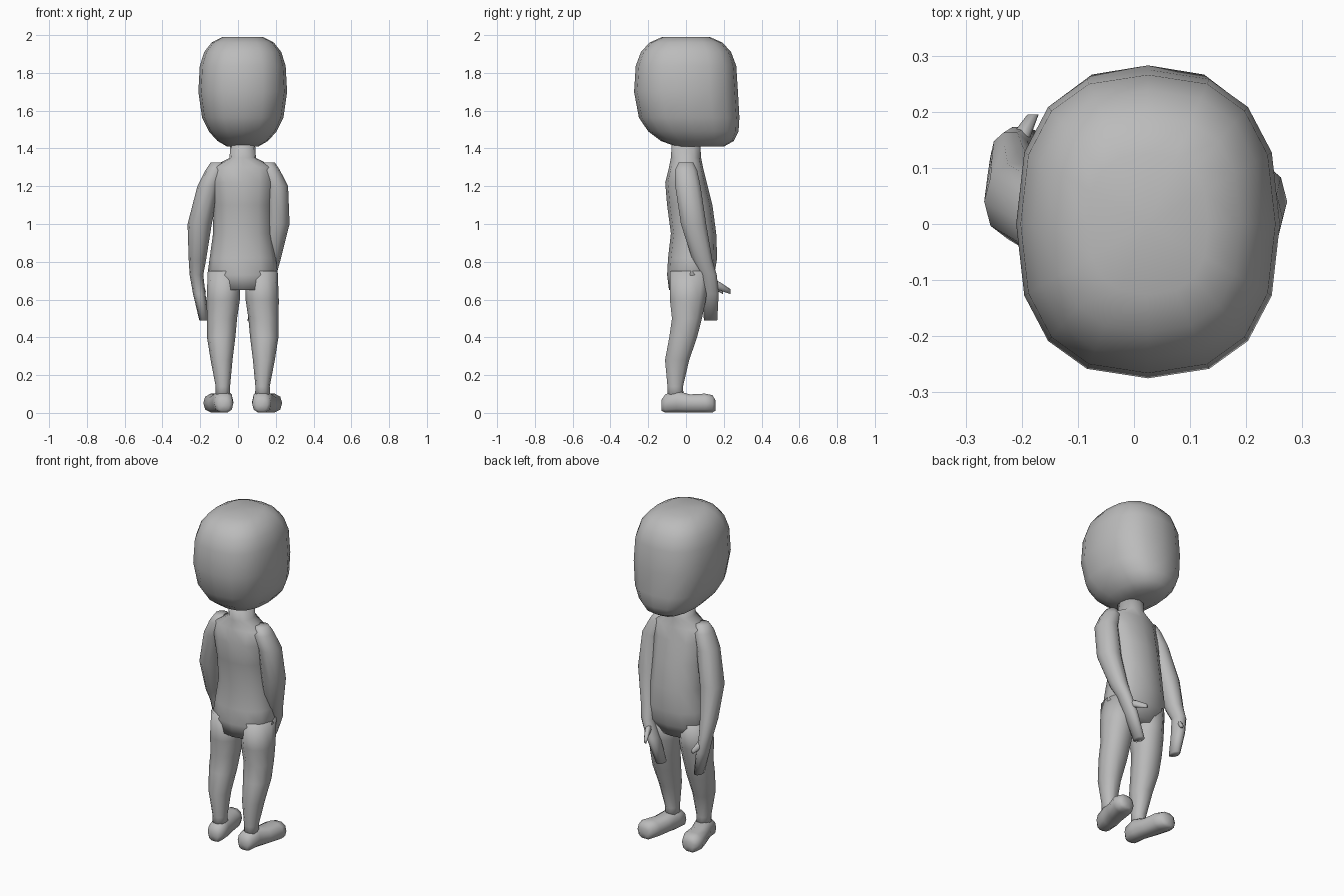
import bpy, bmesh
from math import cos, sin, pi, tau
from mathutils import Vector

cube = bpy.data.objects.get("Cube")
if cube:
    bpy.data.objects.remove(cube)

CENTRE = Vector((0.025, 0, 0))  # the body's centre line

grey = bpy.data.materials.new("plain_grey")
grey.use_nodes = True
grey.diffuse_color = (0.5, 0.5, 0.5, 1)
shader = grey.node_tree.nodes["Principled BSDF"]
shader.inputs["Base Color"].default_value = grey.diffuse_color


def power(value, exponent):
    """Signed power that turns a circle into a rounded square."""
    return (1 if value >= 0 else -1) * abs(value) ** (2 / exponent)


def section(sides, exponent):
    """Unit outline shared by every cross-section of a part."""
    angles = [tau * i / sides for i in range(sides)]
    return [(power(cos(a), exponent), power(sin(a), exponent)) for a in angles]


def skin(name, loops):
    """Bridge matching loops of points, close both ends and shade smooth."""
    bm = bmesh.new()
    rows = [[bm.verts.new(CENTRE + point) for point in loop] for loop in loops]
    for low, high in zip(rows, rows[1:]):
        for i in range(len(low)):
            bm.faces.new((low[i - 1], low[i], high[i], high[i - 1]))
    for row in (rows[0], rows[-1]):
        tip = bm.verts.new(sum((v.co for v in row), Vector()) / len(row))
        for i in range(len(row)):
            bm.faces.new((row[i - 1], row[i], tip))
    bmesh.ops.recalc_face_normals(bm, faces=bm.faces)
    mesh = bpy.data.meshes.new(name)
    bm.to_mesh(mesh)
    bm.free()
    mesh.materials.append(grey)
    mesh.shade_smooth()
    bpy.context.collection.objects.link(bpy.data.objects.new(name, mesh))


def loft(name, rings, across, side=1, sides=10, exponent=2.2):
    """Skin rings of (x, y, z, half width, half depth); side mirrors x."""
    outline = section(sides, exponent)
    loops = []
    for x, y, z, width, depth in rings:
        middle = Vector((side * x, y, z))
        loops.append([middle + Vector((side * width * u, 0, 0)) + across * depth * v
                      for u, v in outline])
    skin(name, loops)


DEPTH = Vector((0, 1, 0))   # sections lie flat, for upright parts
HEIGHT = Vector((0, 0, 1))  # sections stand up, for parts pointing forward


def head():
    """Rounded box whose jaw narrows and slides towards the face."""
    outline = section(16, 2.5)
    steps = 10
    loops = []
    for i in range(1, steps):
        angle = pi * (i / steps - 0.5)
        level, spread = power(sin(angle), 3), power(cos(angle), 3)
        jaw = min(level, 0) ** 2
        width = 0.235 * spread * (1 - jaw / 4)
        loops.append([Vector((width * u,
                              0.275 * spread * v + 0.08 * jaw,
                              1.7 + 0.3 * level)) for u, v in outline])
    skin("head", loops)


head()

# Torso from neck to crotch
loft("torso", [
    (0, 0, 1.43, .065, .075),
    (0, 0, 1.35, .07, .08),
    (0, 0, 1.3, .165, .09),
    (0, 0, 1.22, .165, .11),
    (0, .02, 1.1, .155, .12),
    (0, .04, .95, .157, .12),
    (0, .035, .82, .175, .13),
    (0, .025, .73, .187, .125),
    (0, .01, .65, .12, .1),
], DEPTH, sides=12)

leg = [
    (.1, .02, .75, .085, .11),
    (.103, .01, .6, .088, .1),
    (.11, .005, .5, .08, .083),
    (.114, -.015, .4, .075, .077),
    (.112, -.047, .28, .058, .067),
    (.105, -.057, .14, .038, .043),
    (.105, -.055, .07, .04, .045),
]

# Heel to toe, toes turned outwards
foot = [
    (.1, -.13, .04, .03, .03),
    (.1, -.11, .05, .05, .05),
    (.105, -.05, .06, .055, .06),
    (.125, .02, .05, .058, .05),
    (.143, .1, .052, .066, .052),
    (.148, .14, .048, .052, .048),
    (.15, .155, .04, .03, .03),
]

# Shoulder to fingertips
arm = [
    (.135, 0, 1.325, .035, .04),
    (.145, 0, 1.285, .052, .062),
    (.18, .01, 1.2, .06, .07),
    (.228, .04, 1, .064, .07),
    (.24, .087, .81, .046, .055),
    (.245, .12, .73, .036, .045),
    (.23, .13, .63, .033, .045),
    (.205, .13, .49, .025, .037),
]

thumb = [
    (.24, .12, .69, .022, .03),
    (.225, .16, .67, .017, .022),
    (.205, .195, .642, .01, .013),
]


def lean_in(rings, lean, reach):
    """Swing the rings below the shoulder inwards, reaching further forward."""
    return [(x - lean * max(0, 1.2 - z), y + reach * i, z, width, depth)
            for i, (x, y, z, width, depth) in enumerate(rings)]


# The left arm hangs in front of the thigh, the right one straight down
for label, side, lean, reach in (("left", 1, 0.22, 0.02), ("right", -1, 0, 0)):
    loft(label + "_leg", leg, DEPTH, side)
    loft(label + "_foot", foot, HEIGHT, side, exponent=2.5)
    loft(label + "_arm", lean_in(arm, lean, 0), DEPTH, side)
    loft(label + "_thumb", lean_in(thumb, lean, reach), HEIGHT, side, sides=8)
